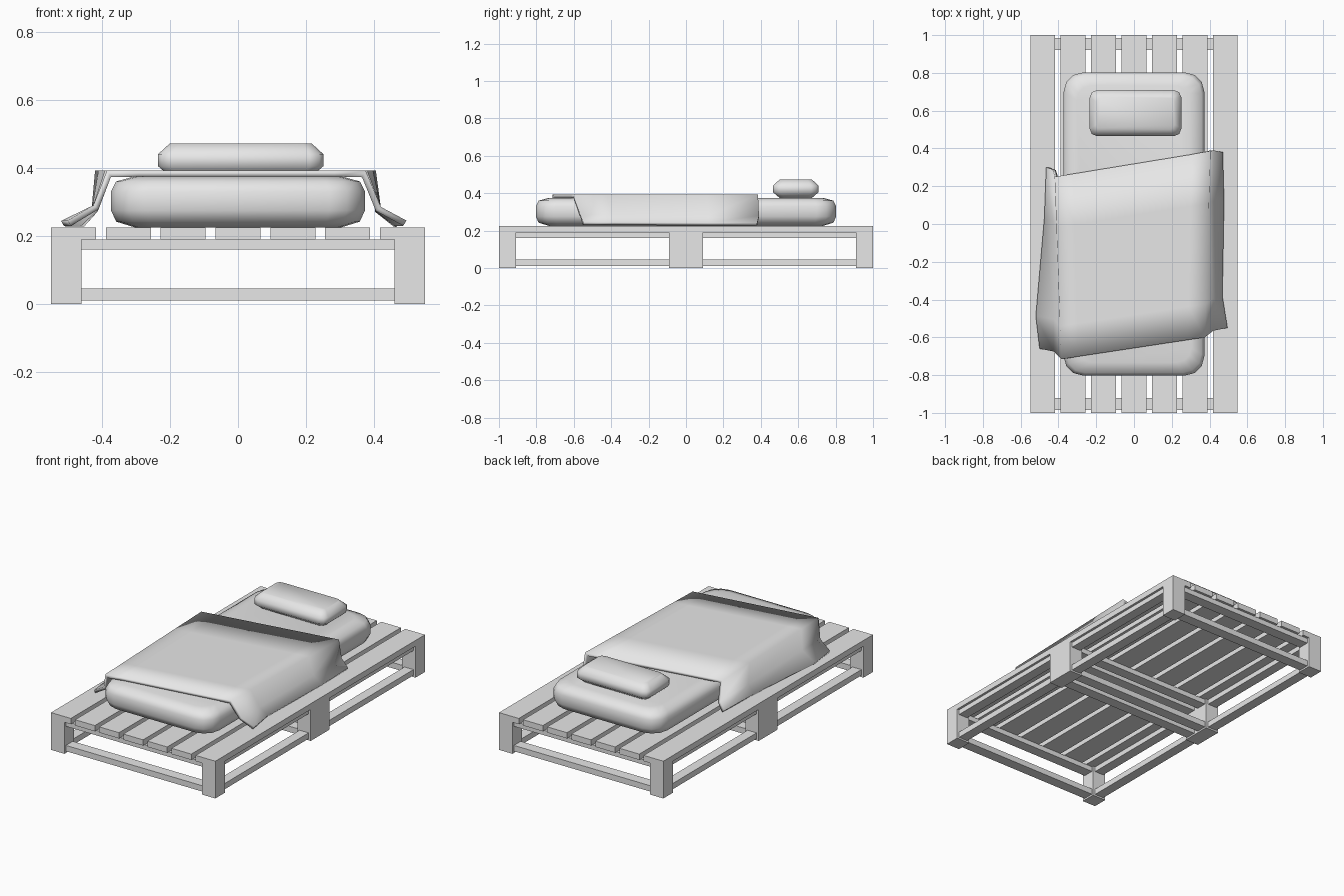
import bpy
import bmesh
from math import cos, sin, pi
from mathutils import Vector

cube = bpy.data.objects.get("Cube")
if cube:
    bpy.data.objects.remove(cube, do_unlink=True)

grey = bpy.data.materials.new("light_grey")
grey.use_nodes = True
grey.diffuse_color = (0.8, 0.8, 0.8, 1)
grey.node_tree.nodes["Principled BSDF"].inputs["Base Color"].default_value = (0.8, 0.8, 0.8, 1)


def add_object(name, bm, smooth=False):
    bmesh.ops.recalc_face_normals(bm, faces=bm.faces)
    for face in bm.faces:
        face.smooth = smooth
    mesh = bpy.data.meshes.new(name)
    bm.to_mesh(mesh)
    bm.free()
    mesh.materials.append(grey)
    obj = bpy.data.objects.new(name, mesh)
    bpy.context.collection.objects.link(obj)
    return obj


def box(name, x, y, z):
    """Box between pairs of limits along each axis."""
    bm = bmesh.new()
    bmesh.ops.create_cube(bm, size=1)
    for v in bm.verts:
        v.co = Vector([(a + b) / 2 + c * (b - a) for c, (a, b) in zip(v.co, (x, y, z))])
    return add_object(name, bm)


def cushion(name, centre, half, radius, steps, levels):
    """Rounded slab lofted from rounded rectangles; levels are (inset, z)."""
    bm = bmesh.new()
    rings = []
    for inset, z in levels:
        ring = []
        r = radius - inset * 0.4
        for k, (sx, sy) in enumerate(((1, 1), (-1, 1), (-1, -1), (1, -1))):
            for s in range(steps + 1):
                a = (k + s / steps) * pi / 2
                ring.append(bm.verts.new((
                    centre[0] + sx * (half[0] - inset - r) + r * cos(a),
                    centre[1] + sy * (half[1] - inset - r) + r * sin(a), z)))
        rings.append(ring)
    for low, high in zip(rings, rings[1:]):
        for i in range(len(low)):
            j = (i + 1) % len(low)
            bm.faces.new((low[i], low[j], high[j], high[i]))
    bm.faces.new(rings[0][::-1])
    bm.faces.new(rings[-1])
    return add_object(name, bm, True)


# Two pallets placed end to end
for end, side in (("foot", -1), ("head", 1)):
    def span(a, b):
        return tuple(sorted((side * a, side * b)))

    # Seven deck slats
    for i in range(7):
        x = (i - 3) * 0.161
        box(f"{end}_slat_{i + 1}", (x - 0.066, x + 0.066), span(0, 1), (0.19, 0.225))

    # Cross rails at both ends of the pallet
    for place, a, b in (("inner", 0.015, 0.08), ("outer", 0.92, 0.985)):
        box(f"{end}_{place}_top_rail", (-0.46, 0.46), span(a, b), (0.16, 0.19))
        box(f"{end}_{place}_bottom_rail", (-0.46, 0.46), span(a, b), (0.01, 0.045))

    # Legs and long rails on each side
    for hand, s in (("right", -1), ("left", 1)):
        xs = tuple(sorted((s * 0.46, s * 0.549)))
        rail = tuple(sorted((s * 0.475, s * 0.535)))
        for place, a, b in (("inner", 0, 0.09), ("outer", 0.91, 1)):
            box(f"{end}_{hand}_{place}_leg", xs, span(a, b), (0, 0.19))
        box(f"{end}_{hand}_top_side_rail", rail, span(0.09, 0.91), (0.16, 0.19))
        box(f"{end}_{hand}_bottom_side_rail", rail, span(0.09, 0.91), (0.01, 0.045))

# Mattress and pillow
cushion("mattress", (0, 0), (0.373, 0.803), 0.105, 3,
        ((0.07, 0.225), (0.015, 0.242), (0, 0.275), (0, 0.33), (0.015, 0.36), (0.07, 0.375)))
cushion("pillow", (0.008, 0.587), (0.243, 0.122), 0.04, 2,
        ((0.035, 0.375), (0, 0.405), (0, 0.44), (0.035, 0.472)))

# Blanket: draped cross-sections running from the head edge to the foot edge
head = ((-0.465, 0.30, 0.24), (-0.43, 0.285, 0.28), (-0.42, 0.25, 0.392),
        (0.405, 0.385, 0.392), (0.42, 0.39, 0.28), (0.47, 0.38, 0.24))
foot = ((-0.50, -0.66, 0.245), (-0.425, -0.675, 0.29), (-0.385, -0.715, 0.392),
        (0.375, -0.60, 0.392), (0.42, -0.565, 0.285), (0.495, -0.55, 0.245))
bm = bmesh.new()
rows = []
for t in (0, 0.28, 0.82, 1):
    row = [Vector(a).lerp(Vector(b), t) for a, b in zip(head, foot)]
    if t == 0.82:
        row[0].x = -0.52
        row[-1].x = 0.468
    row[3:3] = [row[2].lerp(row[3], f) for f in (0.12, 0.88)]
    rows.append([bm.verts.new(p) for p in row])
for a, b in zip(rows, rows[1:]):
    for i in range(len(a) - 1):
        bm.faces.new((a[i], b[i], b[i + 1], a[i + 1]))
blanket = add_object("blanket", bm, True)
if blanket.data.polygons[len(blanket.data.polygons) // 2].normal.z < 0:
    blanket.data.flip_normals()
solid = blanket.modifiers.new("thickness", "SOLIDIFY")
solid.thickness = 0.018
solid.offset = -1
solid.use_even_offset = True
